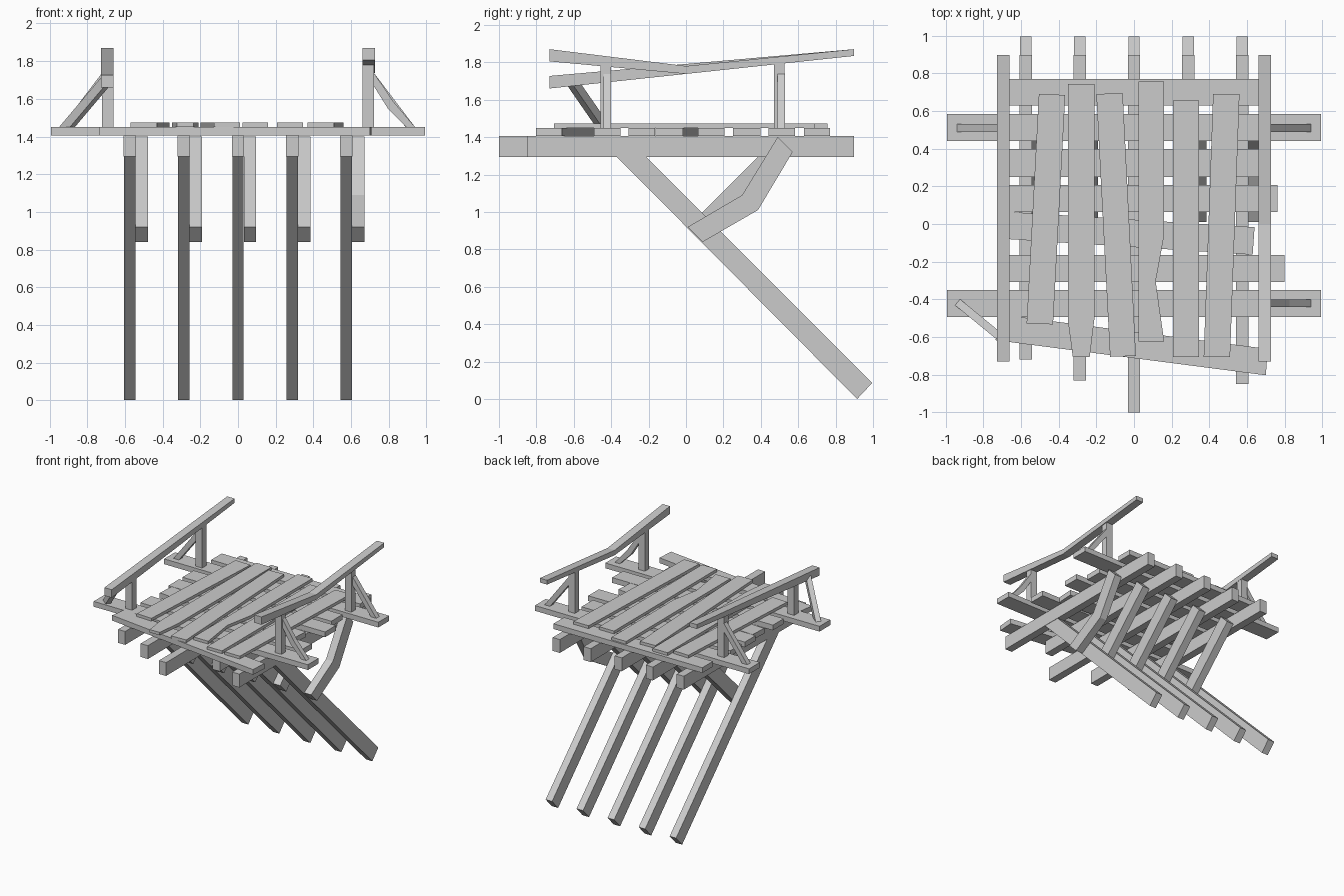
import bpy, bmesh
from mathutils import Vector


def prism(name, pts, axis, lo, hi):
    """Extrude a 2D outline along an axis: x -> (y,z), y -> (x,z), z -> (x,y)."""
    place = {'x': lambda a, b, t: (t, a, b),
             'y': lambda a, b, t: (a, t, b),
             'z': lambda a, b, t: (a, b, t)}[axis]
    bm = bmesh.new()
    low = [bm.verts.new(place(a, b, lo)) for a, b in pts]
    top = [bm.verts.new(place(a, b, hi)) for a, b in pts]
    n = len(pts)
    bm.faces.new(low)
    bm.faces.new(top)
    for i in range(n):
        j = (i + 1) % n
        bm.faces.new((low[i], low[j], top[j], top[i]))
    bmesh.ops.recalc_face_normals(bm, faces=bm.faces)
    me = bpy.data.meshes.new(name)
    bm.to_mesh(me)
    bm.free()
    ob = bpy.data.objects.new(name, me)
    bpy.context.collection.objects.link(ob)
    return ob


def rect(a0, b0, a1, b1):
    return [(a0, b0), (a1, b0), (a1, b1), (a0, b1)]


# Floor beams, slanted legs and knee braces
leg = [(-0.395, 1.32), (0.915, 0.0), (0.995, 0.085), (-0.24, 1.32)]
brace = [(0.01, 0.92), (0.09, 0.84), (0.57, 1.32), (0.49, 1.40)]
bent_brace = [(0.01, 0.92), (0.09, 0.84), (0.385, 1.01),
              (0.57, 1.32), (0.49, 1.40), (0.30, 1.09)]
for i, (x, front) in enumerate([(-0.575, -0.72), (-0.288, -0.83), (0, -1.0),
                                (0.288, -0.70), (0.575, -0.85)]):
    prism("floor_beam", rect(x - 0.033, front, x + 0.033, 0.897), 'z', 1.293, 1.405)
    prism("slanted_leg", leg, 'x', x - 0.03, x + 0.03)
    prism("knee_brace", bent_brace if i == 4 else brace, 'x', x + 0.031, x + 0.096)

# Lower deck planks running across
for outline in [
    rect(-0.993, 0.44, 0.993, 0.583),
    rect(-0.993, -0.493, 0.993, -0.35),
    rect(-0.69, 0.63, 0.69, 0.77),
    rect(-0.69, 0.25, 0.69, 0.398),
    rect(-0.69, 0.065, 0.762, 0.207),
    rect(-0.69, -0.308, 0.80, -0.165),
    [(-0.67, -0.08), (0.63, -0.163), (0.64, -0.017), (-0.66, 0.064)],
    [(-0.735, -0.617), (0.70, -0.803), (0.71, -0.663), (-0.715, -0.48)],
]:
    prism("cross_plank", outline, 'z', 1.406, 1.45)

# Upper deck planks running front to back
for outline in [
    [(-0.505, 0.69), (-0.365, 0.685), (-0.43, -0.533), (-0.57, -0.527)],
    [(-0.35, 0.743), (-0.21, 0.743), (-0.21, -0.50), (-0.235, -0.705),
     (-0.325, -0.705), (-0.35, -0.52)],
    [(-0.20, 0.69), (-0.06, 0.695), (0.01, -0.70), (-0.127, -0.705)],
    [(0.025, 0.757), (0.16, 0.757), (0.16, -0.06), (0.115, -0.305),
     (0.16, -0.623), (0.025, -0.623)],
    rect(0.207, -0.705, 0.345, 0.657),
    [(0.42, 0.69), (0.56, 0.69), (0.51, -0.705), (0.37, -0.705)],
]:
    prism("deck_plank", outline, 'z', 1.45, 1.474)

# Hand rails: straight on the left, sagging on the right
prism("left_rail", [(-0.73, 1.66), (0.897, 1.834), (0.897, 1.87), (-0.73, 1.727)],
      'x', -0.728, -0.66)
prism("right_rail", [(-0.73, 1.805), (0, 1.738), (0.897, 1.834),
                     (0.897, 1.87), (0, 1.78), (-0.73, 1.87)], 'x', 0.66, 0.728)

# Rail posts
for side in (-1, 1):
    for y, top in [(0.498, 1.80), (-0.428, 1.715 if side < 0 else 1.79)]:
        x = side * 0.692
        prism("rail_post", rect(x - 0.03, y - 0.028, x + 0.03, y + 0.028),
              'z', 1.45, top)

# Outer rail braces
stay = [(0.72, 1.74), (0.94, 1.45), (0.89, 1.45), (0.72, 1.67)]
bent_stay = [(0.72, 1.74), (0.825, 1.585), (0.94, 1.45),
             (0.895, 1.45), (0.795, 1.55), (0.72, 1.67)]
prism("rail_brace", stay, 'y', 0.488, 0.53)
prism("rail_brace", [(-a, b) for a, b in stay], 'y', 0.488, 0.53)
prism("rail_brace", bent_stay, 'y', -0.44, -0.40)

# Slipped brace at the front left
a, b = Vector((-0.925, -0.425, 1.43)), Vector((-0.705, -0.605, 1.69))
slipped = prism("slipped_rail_brace", rect(-0.021, -0.025, 0.021, 0.025),
                'z', 0, (b - a).length)
slipped.location = a
slipped.rotation_euler = (b - a).to_track_quat('Z', 'Y').to_euler()
